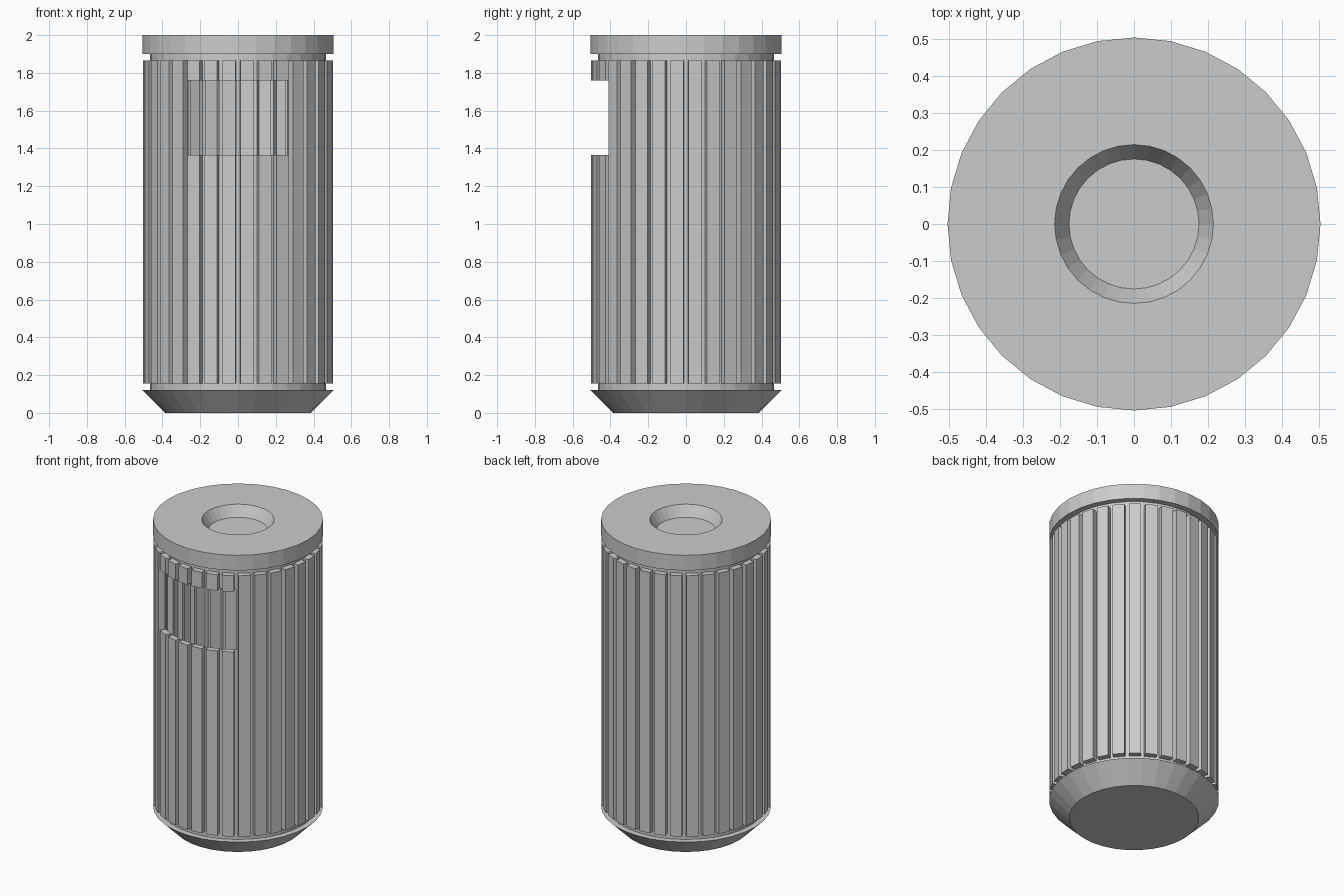
import bpy, bmesh
from math import sin, cos, tau, pi

if "Cube" in bpy.data.objects:
    bpy.data.objects.remove(bpy.data.objects["Cube"])

N = 32           # sides of the round bin
R_CORE = 0.467   # corner radius of the inner shell
A_CORE = R_CORE * cos(pi / N)
W_CORE = R_CORE * sin(pi / N)
A_SLAT = 0.502   # distance of slat faces from the axis
W_SLAT = 0.036   # half width of a slat
Z0, Z1 = 0.12, 1.90
MARGIN = 0.035
HOLE = (1.365, 1.76)


def finish(bm, name, merge=True):
    if merge:
        bmesh.ops.remove_doubles(bm, verts=bm.verts, dist=1e-5)
        bmesh.ops.recalc_face_normals(bm, faces=bm.faces)
    me = bpy.data.meshes.new(name)
    bm.to_mesh(me)
    bm.free()
    ob = bpy.data.objects.new(name, me)
    bpy.context.collection.objects.link(ob)
    return ob


def lathe(name, profile):
    """Closed solid from (radius, z) rings, capped at both ends."""
    bm = bmesh.new()
    rings = [[bm.verts.new((r * cos(tau * i / N), r * sin(tau * i / N), z))
              for i in range(N)] for r, z in profile]
    for a, b in zip(rings, rings[1:]):
        for i in range(N):
            j = (i + 1) % N
            bm.faces.new((a[i], a[j], b[j], b[i]))
    bm.faces.new(rings[0][::-1])
    bm.faces.new(rings[-1])
    return finish(bm, name)


def panel(bm, ang, z0, z1, s0, s1):
    """One shell facet (z0..z1) with a raised slat (s0..s1)."""
    def ring(a, w, lo, hi):
        return [bm.verts.new((a * cos(ang) - t * sin(ang),
                              a * sin(ang) + t * cos(ang), z))
                for t, z in ((-w, lo), (w, lo), (w, hi), (-w, hi))]
    outer = ring(A_CORE, W_CORE, z0, z1)
    inner = ring(A_CORE, W_SLAT, s0, s1)
    top = ring(A_SLAT, W_SLAT, s0, s1)
    for i in range(4):
        j = (i + 1) % 4
        # the margin vanishes at the lower/upper opening edge only in height
        bm.faces.new((outer[i], outer[j], inner[j], inner[i])) \
            if not ((i == 0 and z0 == s0) or (i == 2 and z1 == s1)) else None
        bm.faces.new((inner[i], inner[j], top[j], top[i]))
    bm.faces.new(top)


# base with tapered foot
lathe("base", [(0.385, 0.0), (0.505, Z0)])

# lid with a shallow dish in the middle
lathe("lid", [(0.505, Z1), (0.505, 2.0), (0.215, 2.0), (0.176, 1.932)])

# slatted hollow body, six front facets are open between the HOLE heights
bm = bmesh.new()
for i in range(N):
    ang = -pi / 2 + (i + 0.5) * tau / N
    if i < 3 or i >= N - 3:
        panel(bm, ang, Z0, HOLE[0], Z0 + MARGIN, HOLE[0])
        panel(bm, ang, HOLE[1], Z1, HOLE[1], Z1 - MARGIN)
    else:
        panel(bm, ang, Z0, Z1, Z0 + MARGIN, Z1 - MARGIN)
finish(bm, "slatted_body", merge=False)
